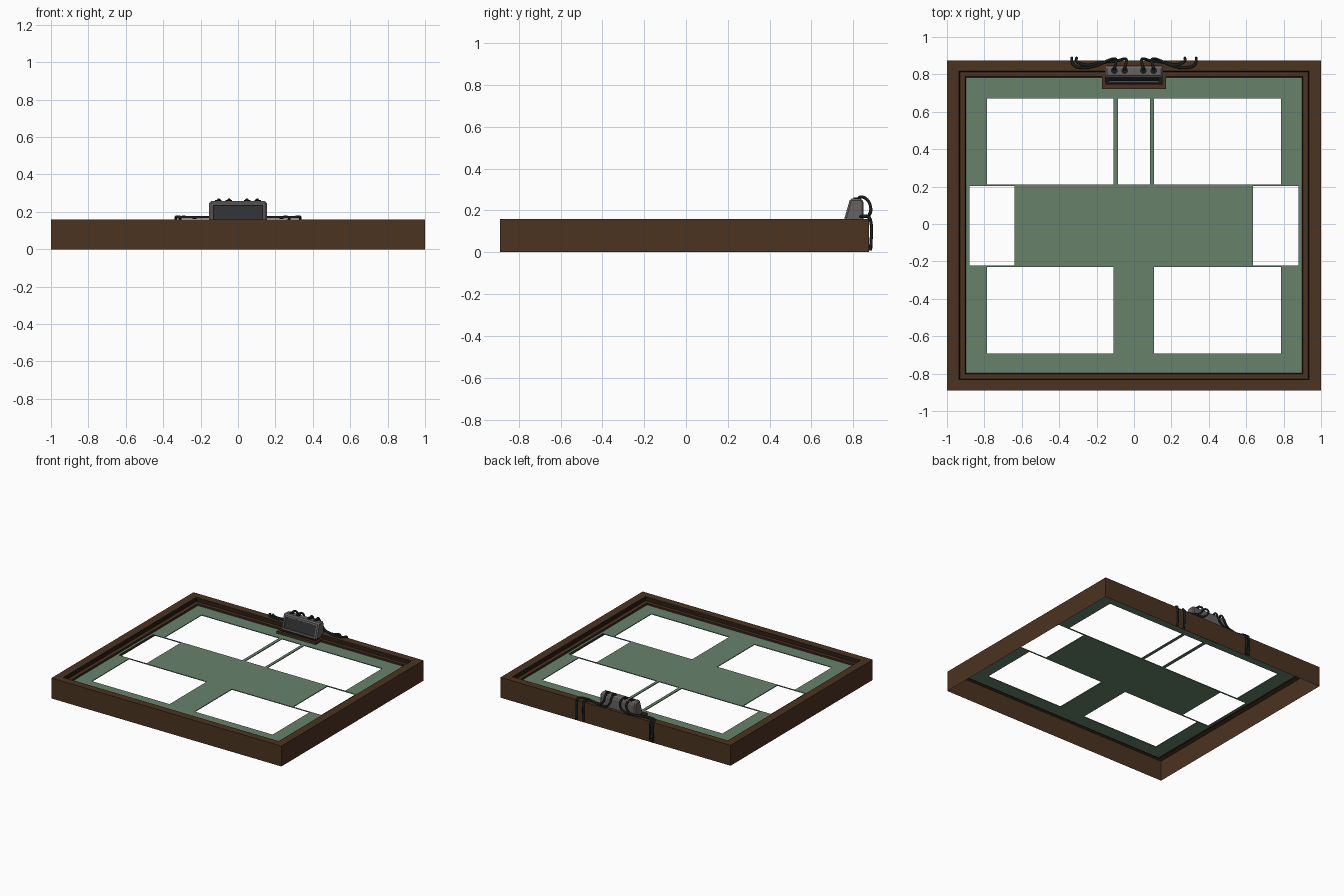
import bpy, bmesh
from mathutils import Vector

cube = bpy.data.objects.get("Cube")
if cube:
    bpy.data.objects.remove(cube)


def material(name, r, g, b):
    m = bpy.data.materials.new(name)
    m.use_nodes = True
    m.diffuse_color = (r, g, b, 1)
    m.node_tree.nodes["Principled BSDF"].inputs["Base Color"].default_value = (r, g, b, 1)
    return m


wood = material("brown wood", .070, .033, .015)
seam = material("dark brown seam", .022, .011, .006)
green = material("muted green", .135, .225, .147)
grey = material("warm grey", .135, .123, .118)
screen = material("dark screen", .028, .030, .034)
black = material("black rubber", .012, .014, .014)


def finish(bm, name, *mats):
    mesh = bpy.data.meshes.new(name)
    bm.to_mesh(mesh)
    bm.free()
    ob = bpy.data.objects.new(name, mesh)
    for m in mats:
        mesh.materials.append(m)
    bpy.context.collection.objects.link(ob)
    return ob


def box(name, mat, lo, hi):
    bm = bmesh.new()
    bmesh.ops.create_cube(bm, size=1)
    lo, hi = Vector(lo), Vector(hi)
    for v in bm.verts:
        v.co = (lo + hi) / 2 + v.co * (hi - lo)
    return finish(bm, name, mat)


BACK, FRONT = .875, -.89

# Open-bottomed frame: nested rectangles following a stepped profile
profile = [(0, 0), (0, .16), (.064, .16), (.069, .13), (.097, .13), (.103, .117)]
bm = bmesh.new()
loops = []
for inset, z in profile:
    x, y0, y1 = 1 - inset, FRONT + inset * .9, BACK - inset * .9
    loops.append([bm.verts.new((px, py, z))
                  for px, py in ((-x, y0), (x, y0), (x, y1), (-x, y1))])
for step, (a, b) in enumerate(zip(loops, loops[1:])):
    for i in range(4):
        j = (i + 1) % 4
        face = bm.faces.new((a[i], a[j], b[j], b[i]))
        face.material_index = 1 if step in (2, 4) else 0
finish(bm, "frame", wood, seam)

# Green board with rectangular openings, made from the grid cells that remain
holes = [(-.786, -.11, .21, .67), (-.086, .086, .21, .67), (.108, .786, .21, .67),
         (-.88, -.638, -.223, .202), (.636, .88, -.223, .202),
         (-.786, -.11, -.693, -.23), (.108, .786, -.693, -.23)]
xs = sorted({-.9, .9} | {v for h in holes for v in h[:2]})
ys = sorted({-.8, .785} | {v for h in holes for v in h[2:]})
bm = bmesh.new()
grid = [[bm.verts.new((x, y, .118)) for y in ys] for x in xs]
for i in range(len(xs) - 1):
    for j in range(len(ys) - 1):
        cx, cy = (xs[i] + xs[i + 1]) / 2, (ys[j] + ys[j + 1]) / 2
        if not any(a < cx < b and c < cy < d for a, b, c, d in holes):
            bm.faces.new((grid[i][j], grid[i + 1][j], grid[i + 1][j + 1], grid[i][j + 1]))
bmesh.ops.delete(bm, geom=[v for v in bm.verts if not v.link_faces], context='VERTS')
board = finish(bm, "board", green)
solid = board.modifiers.new("thickness", 'SOLIDIFY')
solid.thickness = .006

# Wooden bracket under the control unit, with a dark seam plate on it
box("bracket", wood, (-.17, .722, .112), (.17, .82, .135))
box("bracket_seam", seam, (-.155, .742, .134), (.155, .8, .138))

# Control unit: sloped housing with a recessed screen
side = [(.75, .136), (.85, .136), (.85, .24), (.84, .257), (.785, .257)]
bm = bmesh.new()
base = bm.faces.new([bm.verts.new((-.154, y, z)) for y, z in side])
ext = bmesh.ops.extrude_face_region(bm, geom=[base])
for v in ext["geom"]:
    if isinstance(v, bmesh.types.BMVert):
        v.co.x = .154
bmesh.ops.recalc_face_normals(bm, faces=bm.faces[:])
bmesh.ops.bevel(bm, geom=bm.edges[:], offset=.009, segments=1, affect='EDGES')
bm.normal_update()
front = max((f for f in bm.faces if f.normal.y < -.8), key=lambda f: f.calc_area())
bmesh.ops.inset_region(bm, faces=[front], thickness=.016)
bmesh.ops.inset_region(bm, faces=[front], thickness=.003, depth=-.008)
front.material_index = 1
finish(bm, "control_unit", grey, screen)


# Cables: out of the top, over the back, sideways, then down the rear wall
def cable(name, plug_x, mid_x, end_x, y_run):
    s = 1 if end_x > 0 else -1
    points = [(plug_x, .822, .245), (plug_x, .83, .262), (plug_x - s * .008, .862, .255),
              (plug_x - s * .005, .883, .215), (plug_x + s * .03, .876, .178),
              (mid_x, y_run + .012, .171), (end_x - s * .05, y_run, .171),
              (end_x - s * .008, y_run + .015, .172), (end_x, .872, .17),
              (end_x, .883, .15), (end_x, .883, .008)]
    curve = bpy.data.curves.new(name, 'CURVE')
    curve.dimensions = '3D'
    curve.bevel_depth = .0075
    curve.bevel_resolution = 2
    curve.resolution_u = 6
    curve.use_fill_caps = True
    spline = curve.splines.new('BEZIER')
    spline.bezier_points.add(len(points) - 1)
    for bp, p in zip(spline.bezier_points, points):
        bp.co = p
        bp.handle_left_type = bp.handle_right_type = 'AUTO'
    curve.materials.append(black)
    bpy.context.collection.objects.link(bpy.data.objects.new(name, curve))


for name, plug_x, mid_x, end_x, y_run in (
        ("outer_right", -.105, -.2, -.332, .836), ("inner_right", -.05, -.18, -.308, .85),
        ("inner_left", .05, .17, .272, .85), ("outer_left", .105, .2, .332, .836)):
    cable(name + "_cable", plug_x, mid_x, end_x, y_run)
    # Round plug at the top of the housing
    bpy.ops.mesh.primitive_cylinder_add(vertices=16, radius=.018, depth=.008,
                                        location=(plug_x, .82, .258))
    plug = bpy.context.object
    plug.name = name + "_plug"
    plug.data.materials.append(black)
    bpy.ops.object.shade_smooth_by_angle()
